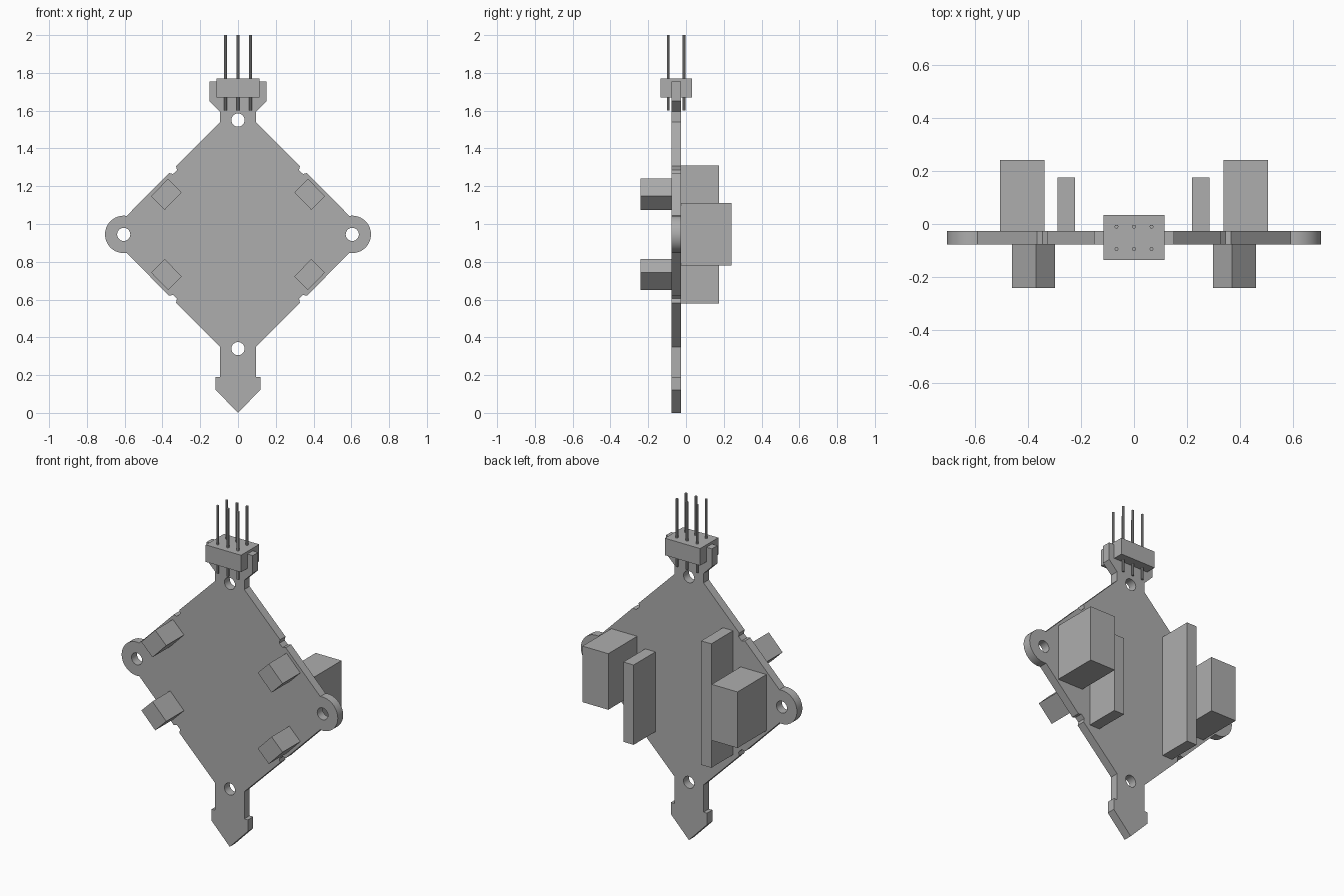
import bpy, bmesh
from math import sin, cos, pi, radians
from mathutils import Matrix

cube = bpy.data.objects.get("Cube")
if cube:
    bpy.data.objects.remove(cube, do_unlink=True)

grey = bpy.data.materials.new("plain grey")
grey.use_nodes = True
grey.diffuse_color = (0.42, 0.42, 0.42, 1)
grey.node_tree.nodes["Principled BSDF"].inputs["Base Color"].default_value = grey.diffuse_color

FRONT, BACK = -0.077, -0.027   # board faces
MID = 0.945                    # height of the side lobes


def add(name, bm):
    mesh = bpy.data.meshes.new(name)
    bm.normal_update()
    bm.to_mesh(mesh)
    bm.free()
    mesh.materials.append(grey)
    obj = bpy.data.objects.new(name, mesh)
    bpy.context.collection.objects.link(obj)
    return obj


def box(name, x, y, z):
    bm = bmesh.new()
    bmesh.ops.create_cube(bm, size=1)
    for v in bm.verts:
        for i, (low, high) in enumerate((x, y, z)):
            v.co[i] = high if v.co[i] > 0 else low
    return add(name, bm)


def prism(name, points, y0, y1):
    bm = bmesh.new()
    face = bm.faces.new([bm.verts.new((x, y0, z)) for x, z in points])
    new = bmesh.ops.extrude_face_region(bm, geom=[face])["geom"]
    for v in new:
        if isinstance(v, bmesh.types.BMVert):
            v.co.y = y1
    bmesh.ops.recalc_face_normals(bm, faces=bm.faces)
    return add(name, bm)


def arc(cx, cz, r, start, end, n):
    return [(cx + r * cos(start + (end - start) * i / n),
             cz + r * sin(start + (end - start) * i / n)) for i in range(n + 1)]


# Circuit board: half outline with edge notches and a round lobe, mirrored in x
notch = [(0.328, 1.307), (0.323, 1.285), (0.344, 1.265), (0.365, 1.27)]
half = [(0.118, 0.122), (0.118, 0.19), (0.095, 0.19), (0.095, 0.35)]
half += [(x, 2 * MID - z) for x, z in notch]
half += arc(0.605, MID, 0.099, radians(-99), radians(99), 28)
half += notch[::-1]
half += [(0.095, 1.54), (0.095, 1.595), (0.15, 1.65), (0.15, 1.755)]
outline = [(0, 0)] + half + [(-x, z) for x, z in reversed(half)]
holes = [arc(x, z, 0.035, 0, 2 * pi, 24)[:-1]
         for x, z in ((0, 1.55), (0, 0.34), (0.605, MID), (-0.605, MID))]

curve = bpy.data.curves.new("board_outline", "CURVE")
curve.dimensions = "2D"
curve.fill_mode = "BOTH"
curve.extrude = (BACK - FRONT) / 2
for loop in [outline] + holes:
    spline = curve.splines.new("POLY")
    spline.points.add(len(loop) - 1)
    for p, (x, z) in zip(spline.points, loop):
        p.co = (x, z, 0, 1)
    spline.use_cyclic_u = True
helper = bpy.data.objects.new("board_outline", curve)
bpy.context.collection.objects.link(helper)
bpy.context.view_layer.update()
flat = bpy.data.meshes.new_from_object(
    helper.evaluated_get(bpy.context.evaluated_depsgraph_get()))
bm = bmesh.new()
bm.from_mesh(flat)
bpy.data.objects.remove(helper, do_unlink=True)
bpy.data.meshes.remove(flat)
bmesh.ops.remove_doubles(bm, verts=bm.verts, dist=0.0001)
for f in bm.faces:
    f.material_index = 0
bm.transform(Matrix.Translation((0, (FRONT + BACK) / 2, 0)) @ Matrix.Rotation(pi / 2, 4, "X"))
bmesh.ops.recalc_face_normals(bm, faces=bm.faces)
board = add("board", bm)
bpy.ops.object.select_all(action="DESELECT")
board.select_set(True)
bpy.context.view_layer.objects.active = board
bpy.ops.object.shade_smooth_by_angle(angle=radians(30))

# Four slanted blocks on the front
block = [(0.37, 1.24), (0.46, 1.147), (0.388, 1.075), (0.298, 1.168)]
for side, sx in (("left", 1), ("right", -1)):
    for level, sz in (("upper", 1), ("lower", -1)):
        prism(f"{level}_{side}_block",
              [(sx * x, MID + sz * (z - MID)) for x, z in block], -0.242, FRONT)

# Large blocks and header strips on the back
box("left_back_block", (0.337, 0.505), (BACK, 0.242), (0.78, 1.11))
box("right_back_block", (-0.505, -0.337), (BACK, 0.242), (0.78, 1.11))
box("left_short_strip", (0.218, 0.285), (BACK, 0.176), (0.58, 1.05))
box("right_long_strip", (-0.288, -0.222), (BACK, 0.176), (0.58, 1.31))

# Pin connector on top
box("connector_body", (-0.115, 0.115), (-0.136, 0.033), (1.67, 1.77))
for row, y in (("front", -0.094), ("back", -0.01)):
    for i in (-1, 0, 1):
        bm = bmesh.new()
        bmesh.ops.create_cone(bm, cap_ends=True, segments=8, radius1=0.0075, radius2=0.0075,
                              depth=0.4, matrix=Matrix.Translation((i * 0.066, y, 1.8)))
        add(f"{row}_pin_{i + 2}", bm)
